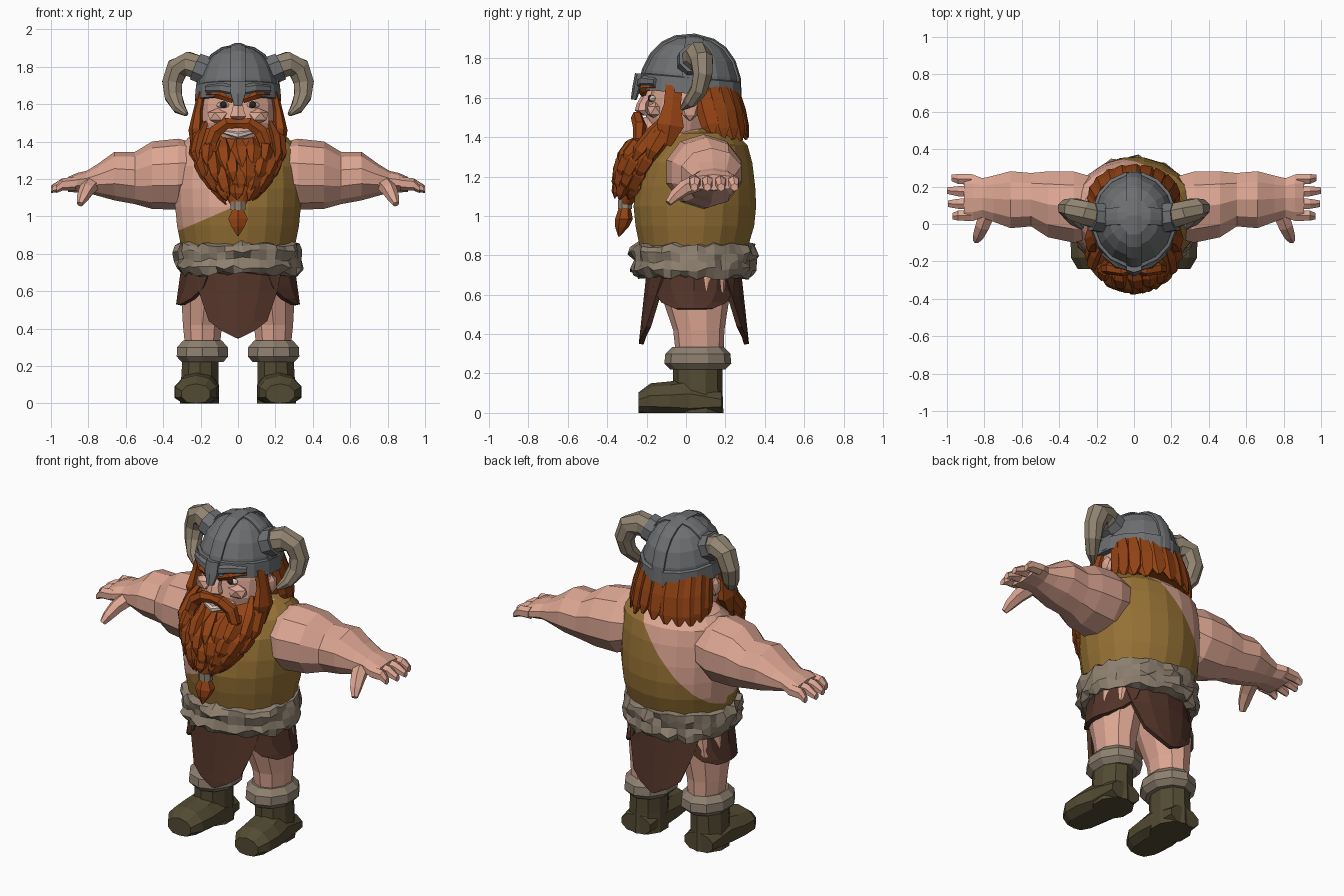
import bpy, bmesh, math, random
from mathutils import Vector, Matrix

random.seed(4)
COLORS = {
    "skin": (0.72, 0.38, 0.29), "hair": (0.29, 0.055, 0.007), "tunic_cloth": (0.30, 0.165, 0.035),
    "leather": (0.085, 0.034, 0.022), "boot_hide": (0.085, 0.068, 0.032), "fur": (0.27, 0.215, 0.16),
    "horn": (0.29, 0.235, 0.17), "iron": (0.155, 0.16, 0.165), "dark_eye": (0.03, 0.016, 0.012),
    "teeth": (0.72, 0.60, 0.53)}
MATS = {}
for key, c in COLORS.items():
    MATS[key] = bpy.data.materials.new(key)
    MATS[key].diffuse_color = (*c, 1)


def finish(name, bm, mats, mirror=False):
    bmesh.ops.recalc_face_normals(bm, faces=bm.faces[:])
    me = bpy.data.meshes.new(name)
    bm.to_mesh(me)
    bm.free()
    ob = bpy.data.objects.new(name, me)
    bpy.context.collection.objects.link(ob)
    for m in mats.split():
        me.materials.append(MATS[m])
    if mirror:
        ob.modifiers.new("mirror", 'MIRROR')
    return ob


def loft(bm, pts, n=8, axis=None, ref=(0, 0, 1), jitter=0.0, floor=False):
    """Skin elliptical rings (x, y, z, ra, rb); axis fixes the ring plane, otherwise it follows the path."""
    P = [Vector(p[:3]) for p in pts]
    rings = []
    for i, p in enumerate(pts):
        if axis:
            u, v = {"X": ((0, 1, 0), (0, 0, 1)), "Y": ((1, 0, 0), (0, 0, 1)), "Z": ((1, 0, 0), (0, 1, 0))}[axis]
            u, v = Vector(u), Vector(v)
        else:
            t = (P[min(i + 1, len(P) - 1)] - P[max(i - 1, 0)]).normalized()
            u = Vector(ref).cross(t).normalized()
            v = t.cross(u)
        ring = []
        for k in range(n):
            a = 2 * math.pi * (k + 0.5) / n
            j = 1 + random.uniform(-jitter, jitter)
            q = P[i] + (u * math.cos(a) * p[3] + v * math.sin(a) * p[-1]) * j
            q.z += random.uniform(-jitter, jitter) * 0.25
            if floor:
                q.z = max(q.z, 0)
            ring.append(bm.verts.new(q))
        rings.append(ring)
    for a, b in zip(rings, rings[1:]):
        for k in range(n):
            bm.faces.new((a[k], a[(k + 1) % n], b[(k + 1) % n], b[k]))
    bm.faces.new(rings[0])
    bm.faces.new(rings[-1])


def part(name, mat, pts, mirror=False, **kw):
    bm = bmesh.new()
    loft(bm, pts, **kw)
    return finish(name, bm, mat, mirror)


def ball(name, mat, loc, size, mirror=False, sub=2):
    bm = bmesh.new()
    M = Matrix.Translation(loc) @ Matrix.Diagonal((*size, 1))
    bmesh.ops.create_icosphere(bm, subdivisions=sub, radius=1, matrix=M)
    return finish(name, bm, mat, mirror)


# Torso with the one-shouldered tunic cut into its surface
bm = bmesh.new()
loft(bm, [(0, .04, .70, .26, .24), (0, .04, .85, .31, .28), (0, .045, .95, .33, .305), (0, .045, 1.05, .34, .315),
          (0, .05, 1.15, .345, .305), (0, .06, 1.27, .34, .28), (0, .085, 1.36, .325, .23),
          (0, .09, 1.42, .27, .16), (0, .09, 1.45, .12, .1)], n=20, axis="Z")
LINES = [(2.27, .966), (.43, 1.06), (1.25, 1.275)]  # slope, height at x = 0
for s, h in LINES:
    bmesh.ops.bisect_plane(bm, geom=bm.verts[:] + bm.edges[:] + bm.faces[:], plane_co=(0, 0, h), plane_no=(-s, 0, 1))
bmesh.ops.bisect_plane(bm, geom=bm.verts[:] + bm.edges[:] + bm.faces[:], plane_co=(0, .06, 0), plane_no=(0, 1, 0))
for f in bm.faces:
    c = f.calc_center_median()
    edge = [s * c.x + h for s, h in LINES]
    f.material_index = int(c.z < (max(edge[:2]) if c.y < .06 else edge[2]))
finish("torso_and_tunic", bm, "skin tunic_cloth")

# Shaggy fur belt
part("fur_belt", "fur", [(0, .04, .69, .27, .25), (0, .035, .69, .315, .30), (0, .035, .73, .335, .32),
     (0, .035, .77, .325, .31), (0, .035, .81, .335, .32), (0, .035, .85, .325, .31), (0, .035, .86, .28, .26)],
     n=44, axis="Z", jitter=.055)


# Leather skirt flaps wrapped around the hips
def flap(name, centre, rows):
    bm = bmesh.new()
    grid = []
    for z, w in rows:
        f = 1 + .45 * (.72 - z)
        ang = [math.radians(centre + w * k / 2) for k in (-2, -1, 0, 1, 2)]
        grid.append([bm.verts.new((.305 * f * math.sin(a), .04 - .24 * f * math.cos(a), z)) for a in ang])
    for a, b in zip(grid, grid[1:]):
        for k in range(4):
            bm.faces.new((a[k], a[k + 1], b[k + 1], b[k]))
    ob = finish(name, bm, "leather")
    ob.modifiers.new("thickness", 'SOLIDIFY').thickness = .025


for name, c in (("front_flap", 0), ("back_flap", 180)):
    flap(name, c, [(.74, 52), (.6, 41), (.44, 27), (.39, 15), (.35, 2)])
for name, c in (("left_flap", 90), ("right_flap", -90)):
    flap(name, c, [(.74, 62), (.62, 54), (.56, 40), (.53, 22)])

# Legs, boots and cuffs
part("leg", "skin", [(.19, .07, .28, .095, .12), (.19, .065, .42, .11, .13), (.175, .05, .58, .135, .17),
     (.155, .05, .75, .14, .18)], True, n=10, axis="Z")
part("boot_shaft", "boot_hide", [(.205, .065, 0, .11, .125), (.205, .06, .12, .105, .125), (.2, .06, .27, .10, .125)],
     True, n=10, axis="Z")
part("boot_foot", "boot_hide", [(.21, .18, .05, .10, .06), (.21, .02, .06, .115, .12), (.22, -.08, .06, .125, .10),
     (.225, -.18, .06, .118, .09), (.225, -.24, .05, .08, .055)], True, n=10, axis="Y", floor=True)
part("boot_cuff", "fur", [(.19, .06, .22, .115, .14), (.19, .06, .25, .145, .17), (.19, .06, .30, .142, .165),
     (.19, .06, .335, .11, .13)], True, n=10, axis="Z")

# Arms, hands, fingers and thumb
part("arm", "skin", [(.22, .09, 1.24, .17, .15), (.32, .09, 1.225, .20, .19), (.46, .105, 1.22, .185, .18),
     (.55, .13, 1.205, .15, .14), (.66, .13, 1.215, .16, .13), (.75, .135, 1.195, .13, .085),
     (.81, .14, 1.185, .11, .058), (.86, .14, 1.18, .13, .052), (.91, .14, 1.17, .128, .04)], True, n=10, axis="X")
bm = bmesh.new()
for y, end in ((.24, .975), (.175, 1.0), (.108, .995), (.045, .97)):
    loft(bm, [(.87, y, 1.175, .033, .036), (.94, y, 1.17, .031, .033), (end, y * 1.05 - .005, 1.145, .02, .02)],
         n=6, axis="X")
loft(bm, [(.78, .07, 1.175, .05, .045), (.81, -.01, 1.14, .042, .04), (.83, -.06, 1.10, .033, .03),
          (.845, -.09, 1.065, .018, .018)], n=6)
finish("fingers", bm, "skin", True)

# Head and face
part("head", "skin", [(0, .04, 1.34, .15, .14), (0, -.02, 1.42, .175, .175), (0, -.015, 1.50, .205, .19),
     (0, 0, 1.60, .205, .185), (0, .02, 1.72, .18, .18)], n=14, axis="Z")
part("nose", "skin", [(0, -.18, 1.64, .022, .03), (0, -.22, 1.57, .035, .03), (0, -.225, 1.535, .05, .035),
     (0, -.2, 1.51, .03, .02)], n=6, axis="Z")
ball("cheek", "skin", (.105, -.155, 1.535), (.065, .05, .045), True, 1)
ball("muzzle", "skin", (0, -.18, 1.45), (.11, .06, .06))
ball("ear", "skin", (.21, .02, 1.54), (.025, .045, .06), True, 1)
part("grin", "teeth", [(-.075, -.215, 1.452, .012), (0, -.243, 1.432, .018), (.075, -.215, 1.452, .012)], n=6)
ball("eye_white", "teeth", (.08, -.168, 1.595), (.036, .02, .018), True)
ball("pupil", "dark_eye", (.078, -.182, 1.597), (.019, .012, .018), True)
part("eyebrow", "hair", [(.025, -.22, 1.625, .02, .022), (.09, -.215, 1.65, .024, .026), (.165, -.15, 1.655, .01, .012)],
     True, n=5)
part("moustache", "hair", [(-.01, -.235, 1.495, .025, .02), (.06, -.25, 1.498, .035, .03), (.12, -.235, 1.455, .04, .035),
     (.145, -.24, 1.39, .035, .03), (.13, -.26, 1.31, .006, .006)], True, n=6, ref=(0, -1, 0))
part("sideburn", "hair", [(.195, -.06, 1.66, .05, .02), (.215, -.07, 1.56, .05, .025), (.225, -.08, 1.46, .08, .04),
     (.22, -.1, 1.36, .03, .03)], True, n=6, ref=(1, 0, 0))

# Beard core with overlapping pointed locks
BEARD = [(1.47, -.07, .20, .09), (1.40, -.13, .225, .11), (1.34, -.17, .225, .13), (1.26, -.21, .195, .125),
         (1.18, -.25, .14, .09), (1.11, -.285, .07, .055), (1.05, -.31, .035, .03)]
part("beard_core", "hair", [(0, cy, z, rx, ry) for z, cy, rx, ry in BEARD], n=14, axis="Z")


def on_beard(z, phi, out):
    for a, b in zip(BEARD, BEARD[1:]):
        if z >= b[0] or b is BEARD[-1]:
            t = min(max((a[0] - z) / (a[0] - b[0]), 0), 1)
            _, cy, rx, ry = [p + (q - p) * t for p, q in zip(a, b)]
            return ((rx + out) * math.sin(phi), cy - (ry + out) * math.cos(phi), z)


bm = bmesh.new()
for z0, z1, count in ((1.41, 1.25, 9), (1.34, 1.17, 8), (1.27, 1.11, 7), (1.2, 1.07, 5)):
    for i in range(count):
        phi = math.radians(-88 + 176 * i / (count - 1))
        lift = .09 if abs(phi) > .9 and z0 > 1.4 else 0
        end = z1 + random.uniform(-.02, .03)
        pts = []
        for t, r, out in ((0, .022, -.01), (.35, .046, .008), (.7, .036, .018), (1, .004, .022)):
            z = z0 + lift + (end - z0 - lift) * t
            pts.append((*on_beard(z, phi + .12 * t * math.sin(5 * i), out), r, r * .6))
        loft(bm, pts, n=5, ref=(math.sin(phi), -math.cos(phi), .1))
finish("beard_locks", bm, "hair")
part("beard_bead", "horn", [(0, -.31, 1.035, .042, .038), (0, -.31, 1.08, .042, .038)], n=8, axis="Z")
part("beard_tuft", "hair", [(0, -.31, 1.05, .028, .028), (0, -.315, .985, .06, .045), (0, -.325, .945, .04, .035),
     (0, -.34, .895, .004, .004)], n=6, axis="Z")

# Hair below the helmet
part("hair_core", "hair", [(0, .10, 1.66, .205, .15), (0, .14, 1.54, .215, .135), (0, .175, 1.44, .22, .125)],
     n=14, axis="Z")
bm = bmesh.new()
for i in range(11):
    a = math.radians(-5 + 19 * i)
    o = Vector((math.cos(a), math.sin(a), 0))
    low = 1.42 + random.uniform(-.02, .02)
    pts = []
    for z, rx, ry, cy, r in ((1.65, .20, .16, .09, .04), (1.54, .215, .16, .12, .055), (low + .03, .23, .16, .14, .05),
                             (low - .02, .24, .165, .15, .012)):
        pts.append((o.x * rx, cy + o.y * ry, z, r, r * .45))
    loft(bm, pts, n=5, ref=o)
finish("hair_locks", bm, "hair")

# Helmet: dome, rim, crossing bands, nose guard (tilted back slightly)
DOME = [(1.63, 1.0), (1.72, .95), (1.80, .82), (1.86, .62), (1.895, .38), (1.91, .12)]
tilt = Matrix.Translation((0, .025, 1.7)) @ Matrix.Rotation(math.radians(-5), 4, 'X') @ Matrix.Translation((0, -.025, -1.7))
helmet = [part("helmet_dome", "iron", [(0, .025, z, .222 * s, .25 * s) for z, s in DOME], n=16, axis="Z"),
          part("helmet_rim", "iron", [(0, .025, z, .222 * s, .25 * s) for z, s in
               ((1.62, 1.0), (1.62, 1.06), (1.70, 1.03), (1.705, .95))], n=16, axis="Z")]
arc = [(s, z) for z, s in DOME[:-1]]
arc = [(-s, z) for s, z in arc] + [(0, 1.912)] + arc[::-1]
helmet.append(part("crest_band", "iron", [(0, .025 + s * .25, z, .042, .016) for s, z in arc], n=4 + 4, ref=(0, 0, 1)))
helmet.append(part("cross_band", "iron", [(s * .222, .025, z, .05, .010) for s, z in arc], n=8, ref=(0, 0, 1)))
helmet.append(part("nose_guard", "iron", [(0, -.235, 1.70, .045, .025), (0, -.245, 1.63, .045, .022),
                   (0, -.255, 1.565, .022, .015)], n=6, axis="Z"))
helmet.append(part("brow_guard", "iron", [(0, -.235, 1.645, .022, .03), (.09, -.215, 1.665, .018, .028),
                   (.17, -.155, 1.665, .012, .02)], True, n=6))
for ob in helmet:
    ob.data.transform(tilt)

# Curled horns with iron sockets
part("horn_socket", "iron", [(.14, .03, 1.765, .085, .085), (.225, .04, 1.80, .08, .08)], True, n=8, ref=(0, 1, 0))
part("horn", "horn", [(.20, .04, 1.79, .07, .07), (.265, .06, 1.815, .07, .068), (.325, .08, 1.79, .065, .062),
     (.352, .085, 1.715, .058, .052), (.345, .065, 1.64, .05, .045), (.315, .02, 1.58, .036, .034),
     (.275, -.02, 1.545, .012, .012)], True, n=8, ref=(0, 1, 0))
